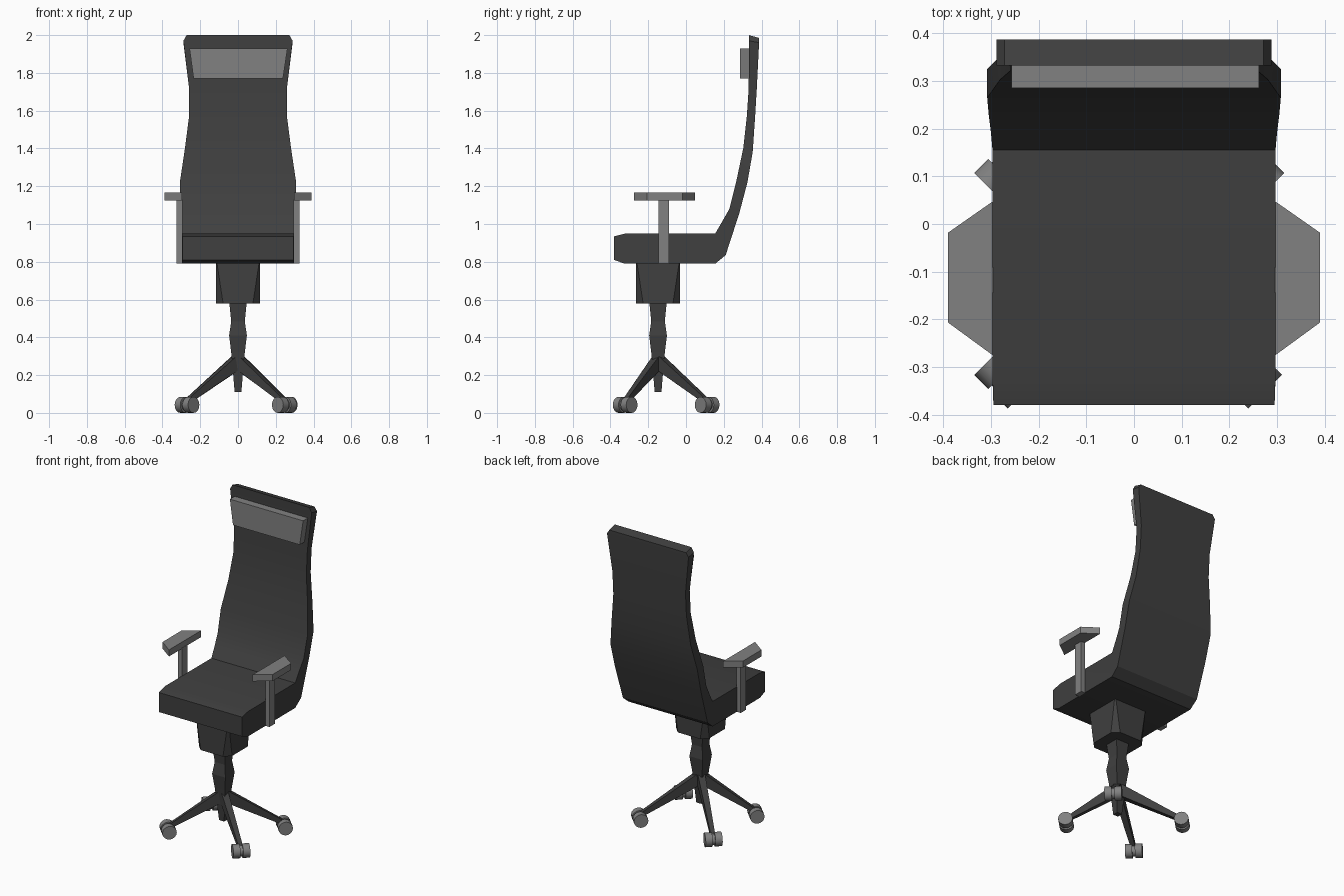
import bpy, bmesh, math
from mathutils import Vector, Matrix

if "Cube" in bpy.data.objects:
    bpy.data.objects.remove(bpy.data.objects["Cube"])


def material(name, v):
    m = bpy.data.materials.new(name)
    m.diffuse_color = (v, v, v, 1)
    m.use_nodes = True
    m.node_tree.nodes["Principled BSDF"].inputs["Base Color"].default_value = m.diffuse_color
    return m


DARK = material("dark_upholstery", 0.05)
GREY = material("mid_grey", 0.22)


def finish(name, bm, mat, angle=None):
    bmesh.ops.recalc_face_normals(bm, faces=bm.faces)
    me = bpy.data.meshes.new(name)
    bm.to_mesh(me)
    bm.free()
    me.materials.append(mat)
    ob = bpy.data.objects.new(name, me)
    bpy.context.collection.objects.link(ob)
    if angle:
        bpy.ops.object.select_all(action='DESELECT')
        ob.select_set(True)
        bpy.context.view_layer.objects.active = ob
        bpy.ops.object.shade_smooth_by_angle(angle=math.radians(angle))
    return ob


def loft(name, rings, mat, angle=None):
    """Skin a row of equal-sized point rings and cap both ends."""
    bm = bmesh.new()
    vs = [[bm.verts.new(p) for p in r] for r in rings]
    n = len(vs[0])
    for a, b in zip(vs, vs[1:]):
        for i in range(n):
            j = (i + 1) % n
            bm.faces.new((a[i], a[j], b[j], b[i]))
    bm.faces.new(vs[0])
    bm.faces.new(vs[-1])
    return finish(name, bm, mat, angle)


def rect(x0, x1, y0, y1, z):
    return [(x0, y0, z), (x1, y0, z), (x1, y1, z), (x0, y1, z)]


# Seat and back shell: front y, z / rear y, z / half width
shell = [(-.38, .935, -.38, .81, .295), (-.32, .95, -.325, .79, .297),
         (.155, .95, .155, .79, .297), (.19, 1.01, .21, .835, .300),
         (.23, 1.08, .283, 1.06, .305), (.265, 1.22, .325, 1.22, .308),
         (.303, 1.40, .353, 1.38, .281), (.322, 1.57, .366, 1.57, .259),
         (.332, 1.72, .375, 1.72, .259), (.333, 1.97, .387, 1.96, .289),
         (.333, 2.0, .387, 1.985, .272)]
loft("seat_and_back", [[(-w, a, b), (w, a, b), (w, c, d), (-w, c, d)]
                       for a, b, c, d, w in shell], DARK, 25)

# Headrest cushion, wider at the top
loft("headrest", [rect(-.235, .238, .285, .338, 1.77),
                  rect(-.257, .262, .285, .338, 1.93)], GREY)

# Armrests
for side, s in (("left", -1), ("right", 1)):
    pad = [(.297, -.275), (.39, -.207), (.39, -.018), (.297, .047)]
    loft(f"armrest_pad_{side}", [[(s * x, y, z) for x, y in pad]
                                 for z in (1.125, 1.167)], GREY)
    loft(f"armrest_post_{side}", [rect(s * .295, s * .325, -.145, -.09, z)
                                  for z in (.79, 1.13)], GREY)

CY = -.148


# Mechanism housing: square top, corners cut towards the bottom
def cut_square(h, c, z):
    pts = []
    for sx, sy in ((1, 1), (-1, 1), (-1, -1), (1, -1)):
        pair = [(sx * h, sy * (h - c)), (sx * (h - c), sy * h)]
        pts += pair if sx * sy > 0 else pair[::-1]
    return [(x, y + CY, z) for x, y in pts]


loft("housing", [cut_square(.117, .038, .58), cut_square(.117, .006, .79)], DARK)

# Square column with pinched waist and tapered foot
loft("column", [rect(-r, r, CY - r, CY + r, z) for r, z in
                ((.018, .11), (.03, .26), (.036, .32), (.047, .41),
                 (.036, .485), (.046, .585))], DARK)

# Four legs with twin-wheel casters
R = .0425
for name, x, y in (("front_left", -.27, -.322), ("front_right", .245, -.322),
                   ("rear_left", -.27, .112), ("rear_right", .25, .112)):
    d = Vector((x, y - CY, 0)).normalized()
    t = Vector((-d.y, d.x, 0))
    rings = []
    for px, py, pz, w, h in ((0, CY, .275, .022, .042), (x, y, .06, .013, .014)):
        p = Vector((px, py, pz))
        up = Vector((0, 0, h))
        rings.append([p - t * w - up, p + t * w - up, p + t * w + up, p - t * w + up])
    loft(f"leg_{name}", rings, DARK)

    axle = Vector((-math.copysign(1, y - CY), math.copysign(1, x), 0)).normalized()
    rot = axle.to_track_quat('Z', 'Y').to_matrix().to_4x4()
    bm = bmesh.new()
    for off, rad, depth in ((-.029, R, .042), (.029, R, .042), (0, .032, .03)):
        c = Vector((x, y, R)) + axle * off
        bmesh.ops.create_cone(bm, cap_ends=True, segments=16, radius1=rad,
                              radius2=rad, depth=depth,
                              matrix=Matrix.Translation(c) @ rot)
    finish(f"caster_{name}", bm, GREY, 35)
